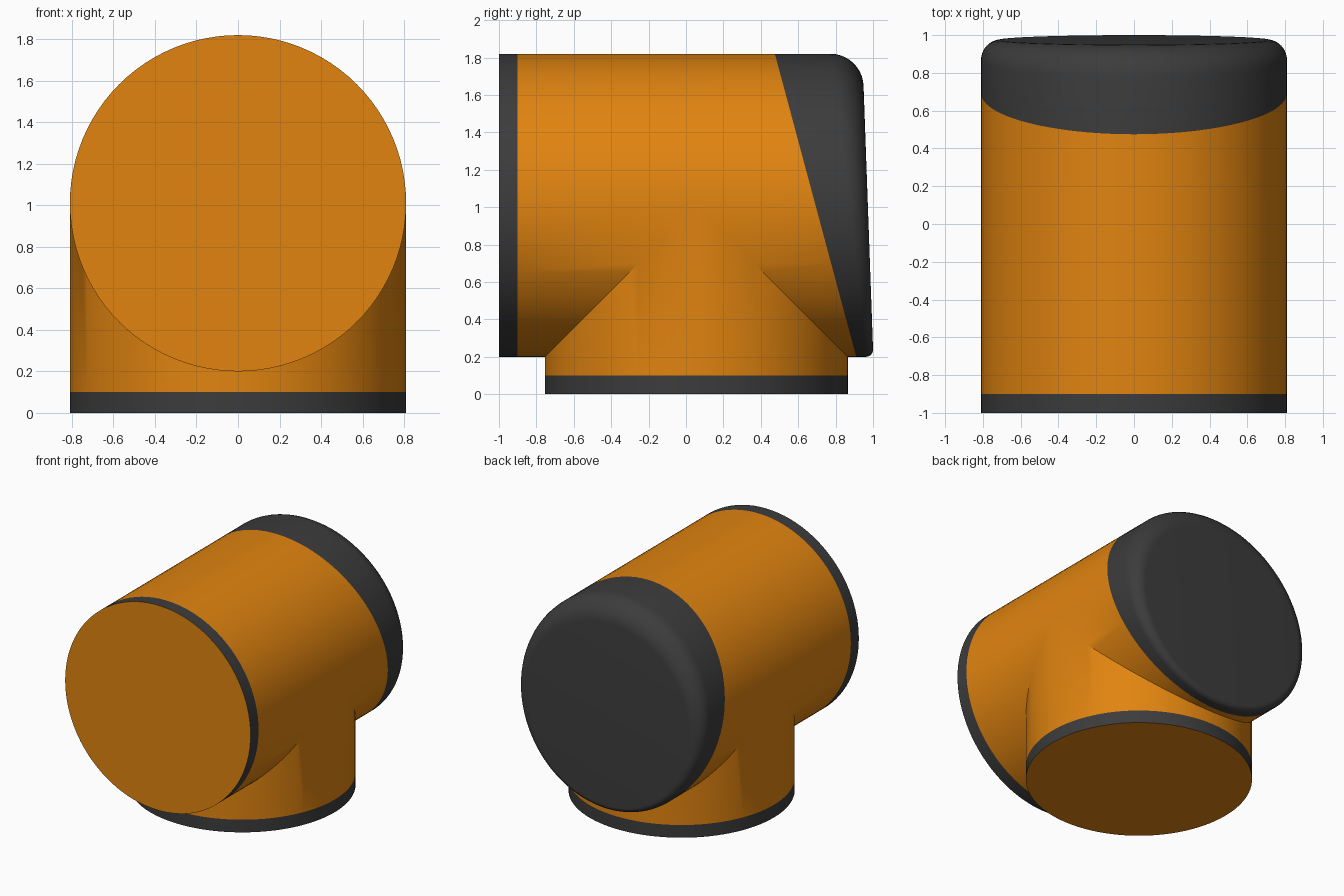
import bpy, bmesh
from math import sin, cos, pi, radians

if "Cube" in bpy.data.objects:
    bpy.data.objects.remove(bpy.data.objects["Cube"])

N = 96            # sides of both tubes
R = 0.81          # tube radius
ZC = 1.01         # axis height of the horizontal tube
YC = 0.055        # axis position of the vertical stub
ANGLES = [2 * pi * i / N for i in range(N)]


def material(name, color):
    m = bpy.data.materials.new(name)
    m.diffuse_color = color
    m.use_nodes = True
    m.node_tree.nodes["Principled BSDF"].inputs["Base Color"].default_value = m.diffuse_color
    return m


orange = material("orange", (0.75, 0.23, 0.005, 1))
dark = material("dark", (0.045, 0.045, 0.045, 1))


def ring(y_of, r=R):
    """Ring around the horizontal axis; y_of(x, z) gives the depth."""
    return [(r * cos(a), y_of(r * cos(a), ZC + r * sin(a)), ZC + r * sin(a)) for a in ANGLES]


def stub_ring(z_of):
    """Ring around the vertical axis; z_of(d) gives the height at y offset d."""
    return [(R * cos(a), YC + R * sin(a), z_of(R * sin(a))) for a in ANGLES]


def build(name, strips, mats, closed=False):
    """Skin each strip of rings; closed puts a flat lid on the last ring."""
    bm = bmesh.new()
    for rings in strips:
        vs = [[bm.verts.new(p) for p in r] for r in rings]
        for p, q in zip(vs, vs[1:]):
            for i in range(N):
                j = (i + 1) % N
                bm.faces.new((p[i], p[j], q[j], q[i]))
        if closed:
            bm.faces.new(vs[-1]).material_index = len(mats) - 1
    bmesh.ops.remove_doubles(bm, verts=bm.verts[:], dist=1e-4)
    bmesh.ops.recalc_face_normals(bm, faces=bm.faces[:])
    me = bpy.data.meshes.new(name)
    bm.to_mesh(me)
    bm.free()
    for m in mats:
        me.materials.append(m)
    ob = bpy.data.objects.new(name, me)
    bpy.context.collection.objects.link(ob)
    bpy.ops.object.select_all(action='DESELECT')
    ob.select_set(True)
    bpy.context.view_layer.objects.active = ob
    bpy.ops.object.shade_smooth_by_angle(angle=radians(30))
    return ob


def sag(z):
    return max(0.0, ZC - z)      # half width of the stub opening at height z


def cap_start(x, z):
    return 0.475 + (1.82 - z) * 0.2685   # slanted colour border


def cap_end(z):
    return 1.0 - (z - 0.24) * 0.036      # slightly leaning end face


# Tee body: two horizontal sleeves meeting the mitred vertical stub
front_sleeve = [ring(lambda x, z: -0.9), ring(lambda x, z: YC - sag(z))]
back_sleeve = [ring(lambda x, z: YC + sag(z)), ring(cap_start)]
stub = [stub_ring(lambda d: ZC - abs(d)), stub_ring(lambda d: 0.1)]
build("tee_body", [front_sleeve, back_sleeve, stub], [orange])

# Dark bands with orange end discs
build("front_band", [[ring(lambda x, z: -0.9), ring(lambda x, z: -1.0)]], [dark, orange], True)
build("base_band", [[stub_ring(lambda d: 0.1), stub_ring(lambda d: 0.0)]], [dark, orange], True)

# Rear cap: slanted start, edge rounding that grows from bottom to top
cap_rings = [ring(cap_start)]
STEPS = 10
for k in range(STEPS + 1):
    t = pi / 2 * k / STEPS
    pts = []
    for a in ANGLES:
        f = 0.105 + 0.065 * sin(a)
        rho = R - f * (1 - cos(t))
        z = ZC + rho * sin(a)
        pts.append((rho * cos(a), cap_end(z) - f * (1 - sin(t)), z))
    cap_rings.append(pts)
build("rear_cap", [cap_rings], [dark], True)
